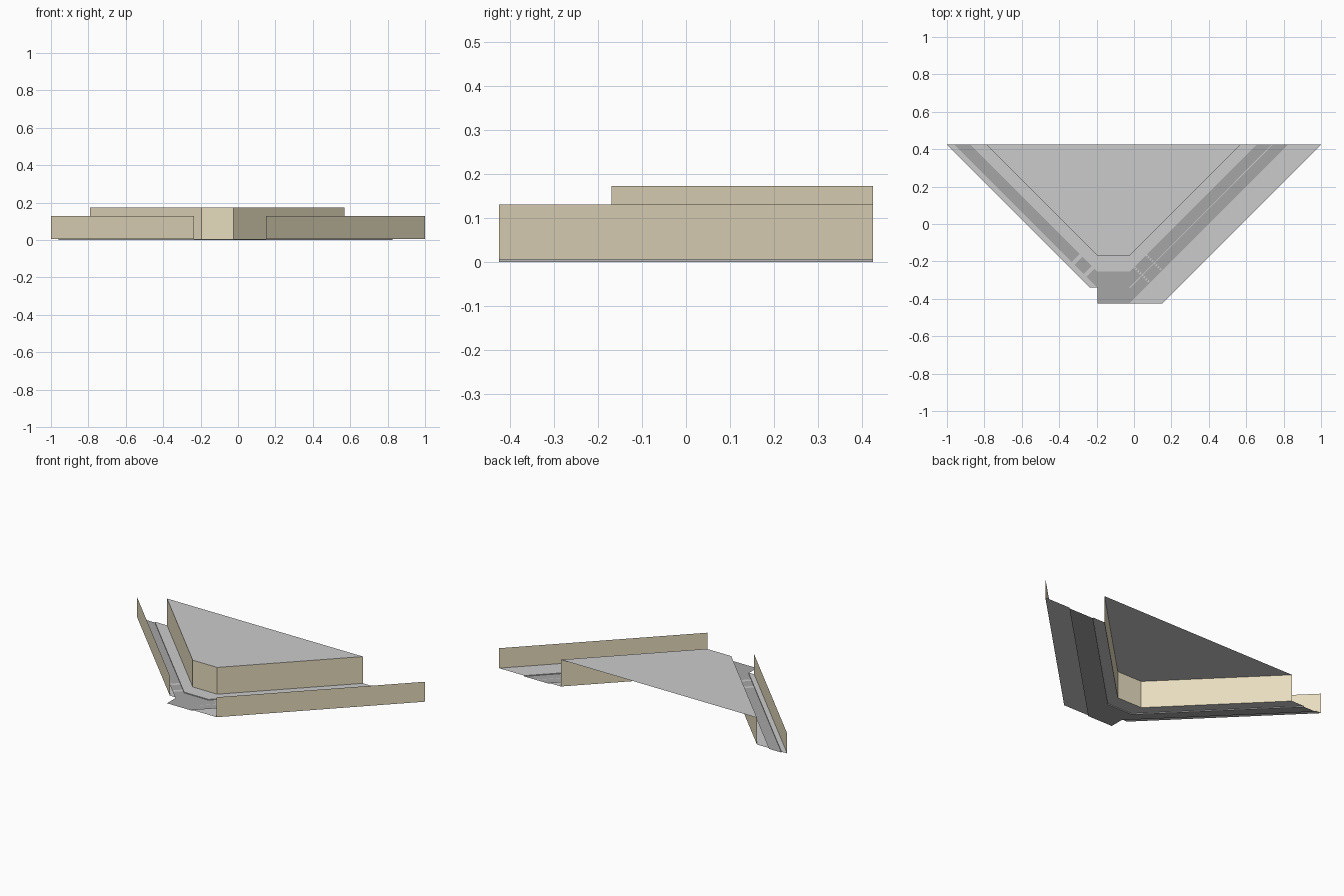
import bpy

if "Cube" in bpy.data.objects:
    bpy.data.objects.remove(bpy.data.objects["Cube"])

BACK = 0.425   # straight cut along the back of the tile
PAVE = 0.005   # pavement height above the road


def material(name, rgb):
    m = bpy.data.materials.new(name)
    m.diffuse_color = (*rgb, 1)
    m.use_nodes = True
    m.node_tree.nodes["Principled BSDF"].inputs["Base Color"].default_value = m.diffuse_color
    return m


asphalt = material("asphalt", (0.38, 0.38, 0.38))
tan = material("tan_wall", (0.80, 0.72, 0.52))


def add(name, polys, mat=None):
    """Object made of flat polygons, each a list of 3D points."""
    verts, faces = [], []
    for p in polys:
        faces.append(range(len(verts), len(verts) + len(p)))
        verts += p
    mesh = bpy.data.meshes.new(name)
    mesh.from_pydata(verts, [], [list(f) for f in faces])
    if mat:
        mesh.materials.append(mat)
    ob = bpy.data.objects.new(name, mesh)
    bpy.context.collection.objects.link(ob)
    return ob


def flat(pts, z):
    return [(x, y, z) for x, y in pts]


def strip(path, z0, z1):
    """Vertical wall quads following a path."""
    return [[(*a, z0), (*b, z0), (*b, z1), (*a, z1)] for a, b in zip(path, path[1:])]


def diamond(u0, u1, v0, v1, z):
    """Diagonal rectangle, with u = x + y and v = x - y."""
    uv = [(u0, v0), (u0, v1), (u1, v1), (u1, v0)]
    return [((u + v) / 2, (u - v) / 2, z) for u, v in uv]


def front_path(y):
    """45 degree path around the clipped corner, back left to back right."""
    xl, xr, d = -0.195, -0.025, BACK - y
    return [(xl - d, BACK), (xl, y), (xr, y), (xr + d, BACK)]


block = front_path(-0.17)    # building line
kerb = front_path(-0.255)    # inner road edge
l_edge = [(-0.96, BACK), (-0.195, -0.34)]    # outer edge of left road
r_edge = [(-0.025, -0.425), (0.825, BACK)]   # outer edge of right road
l_out = [(-1, BACK), (-0.235, -0.34)]
r_out = [(0.15, -0.425), (1, BACK)]

# Central block: roof and street walls, open at the back and below
add("block_roof", [flat(block[::-1], 0.173)])
add("block_walls", strip(block, PAVE, 0.173), tan)

# Pavement around the block and along the outer sides
inner = [flat([kerb[i], kerb[i + 1], block[i + 1], block[i]], PAVE) for i in range(3)]
add("inner_pavement", inner)
add("left_pavement", [flat([l_out[0], l_out[1], l_edge[1], l_edge[0]], PAVE)])
add("right_pavement", [flat([r_edge[0], r_out[0], r_out[1], r_edge[1]], PAVE)])

# Kerb faces
add("kerbs", strip(kerb, 0, PAVE) + strip(l_edge, 0, PAVE) + strip(r_edge, 0, PAVE))

# Roads and the junction between them
add("left_road", [flat([l_edge[0], l_edge[1], kerb[1], kerb[0]], 0)], asphalt)
add("right_road", [flat([kerb[2], r_edge[0], r_edge[1], kerb[3]], 0)], asphalt)
add("junction", [flat([(-0.195, -0.425), r_edge[0], kerb[2], kerb[1]], 0)], asphalt)

# Road markings: centre line, solid stripes on the left, dashed on the right
c = 0.315
z = 0.001
line = [(-0.025, -0.025 - c), (-0.022, -0.028 - c), (BACK + c + 0.003, BACK), (BACK + c - 0.003, BACK)]
add("centre_line", [flat(line, z)])
add("left_crossing", [diamond(-0.535, -0.45, v - 0.015, v + 0.015, z) for v in (-0.115, 0.013)])
step = 0.17 / 8
add("right_crossing", [diamond(u - 0.009, u + 0.009, 0.23 + i * step, 0.23 + (i + 0.5) * step, z)
                       for u in (-0.10, -0.23) for i in range(8)])

# Walls along the outer edges of the tile
add("left_outer_wall", strip(l_out, PAVE, 0.13), tan)
add("right_outer_wall", strip(r_out, PAVE, 0.13), tan)
